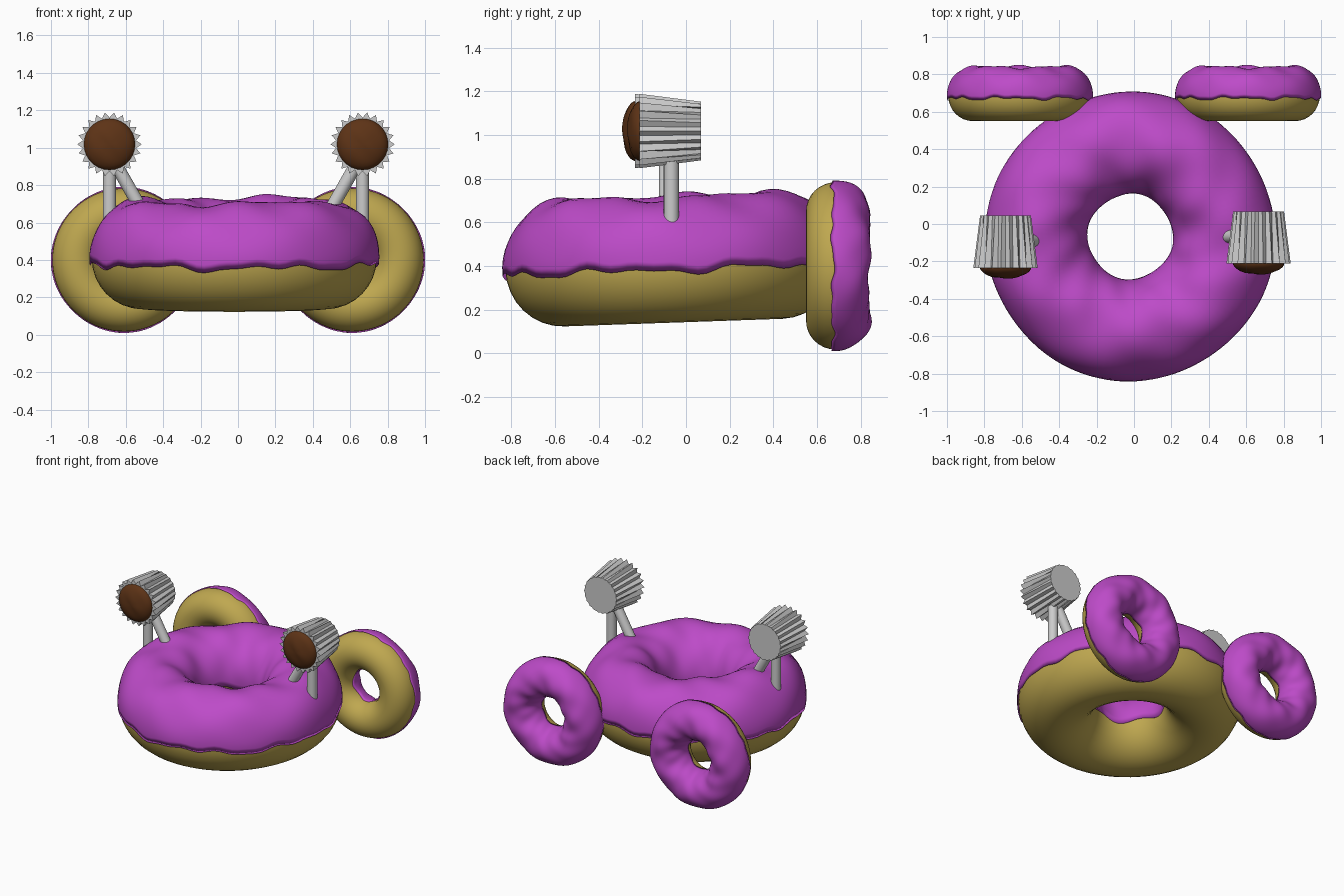
import bpy, bmesh, math
from math import sin, cos, pi
from mathutils import Vector, Matrix

if "Cube" in bpy.data.objects:
    bpy.data.objects.remove(bpy.data.objects["Cube"])


def material(name, rgb):
    m = bpy.data.materials.new(name)
    m.diffuse_color = (*rgb, 1)
    m.use_nodes = True
    m.node_tree.nodes["Principled BSDF"].inputs["Base Color"].default_value = m.diffuse_color
    return m


DOUGH = material("dough", (0.52, 0.39, 0.08))
ICING = material("icing", (0.51, 0.07, 0.58))
CAKE = material("cake", (0.11, 0.033, 0.008))


def finish(name, bm, matrix, mat=None, smooth=True):
    bmesh.ops.recalc_face_normals(bm, faces=bm.faces)
    me = bpy.data.meshes.new(name)
    bm.to_mesh(me)
    bm.free()
    for p in me.polygons:
        p.use_smooth = smooth
    if mat:
        me.materials.append(mat)
    ob = bpy.data.objects.new(name, me)
    ob.matrix_world = matrix
    bpy.context.collection.objects.link(ob)
    return ob


def ring_surface(point, nu, nv):
    """Closed tube grid: point(u, j) gives the position at angle u, section step j."""
    bm = bmesh.new()
    g = [[bm.verts.new(point(2 * pi * i / nu, j)) for j in range(nv)] for i in range(nu)]
    for i in range(nu):
        for j in range(nv):
            k, l = (i + 1) % nu, (j + 1) % nv
            bm.faces.new((g[i][j], g[k][j], g[k][l], g[i][l]))
    return bm


def donut(name, matrix, phase):
    # dough: plain ring
    def dough(u, j):
        t = 2 * pi * j / 32
        r = 0.5 + 0.262 * cos(t)
        return r * cos(u), r * sin(u), 0.27 * sin(t)
    finish(name + "_dough", ring_surface(dough, 72, 32), matrix, DOUGH)

    # icing: lumpy shell over the upper half with a wavy edge, returning inside the dough
    n = 26

    def icing(u, j):
        w = u + phase
        lo = -0.10 + 0.035 * sin(7 * w) + 0.03 * sin(13 * w + 1) + 0.02 * sin(22 * w)
        hi = pi + 0.10 + 0.06 * sin(5 * w + 2)
        if j < n:
            t, k = lo + (hi - lo) * j / (n - 1), 1.0
        else:
            t, k = (hi, 0.88) if j == n else (lo, 0.88)
        if n < j:
            t = lo + (hi - lo) * (n + 5 - j) / 5
        lump = max(sin(t), 0) * (0.010 * sin(3 * w + 2 * t) + 0.008 * sin(7 * w - 3 * t)
                                 + 0.005 * sin(11 * w + 4 * t))
        r = 0.5 + k * (0.273 + lump) * cos(t) + 0.004 * sin(4 * w)
        return r * cos(u), r * sin(u), k * (0.307 + lump) * sin(t)
    finish(name + "_icing", ring_surface(icing, 120, n + 5), matrix, ICING)


# body donut (slightly tilted) and two upright donuts at the back
donut("body", Matrix.Translation((-0.02, -0.067, 0.41)) @ Matrix.Rotation(math.radians(2), 4, 'X'), 0.6)
for side, s in (("left", -1), ("right", 1)):
    donut("wheel_" + side, Matrix.Translation((s * 0.61, 0.686, 0.4))
          @ Matrix.Rotation(-pi / 2, 4, 'X') @ Matrix.Scale(0.503, 4), 2.0)


def wrapper(name, matrix):
    # round base flaring into a pleated rim
    n = 44
    bm = bmesh.new()
    rows = []
    for z, r_out, r_in in ((0, 0.136, 0.130), (0.28, 0.172, 0.143)):
        rows.append([bm.verts.new(((r_in if i % 2 else r_out) * cos(2 * pi * i / n),
                                   (r_in if i % 2 else r_out) * sin(2 * pi * i / n), z))
                     for i in range(n)])
    for i in range(n):
        k = (i + 1) % n
        bm.faces.new((rows[0][i], rows[0][k], rows[1][k], rows[1][i]))
    bm.faces.new(rows[0])
    bm.faces.new(rows[1])
    finish(name, bm, matrix, smooth=False)


def cake(name, matrix):
    # lumpy flattened dome
    bm = bmesh.new()
    bmesh.ops.create_uvsphere(bm, u_segments=28, v_segments=16, radius=1)
    for v in bm.verts:
        a, z = math.atan2(v.co.y, v.co.x), v.co.z
        k = 1 + 0.03 * sin(5 * a + 3 * z) * (1 - z * z) + 0.04 * sin(7 * v.co.x + 5 * v.co.y)
        v.co = Vector((0.138 * v.co.x, 0.138 * v.co.y, 0.275 + 0.062 * z * k))
    finish(name, bm, matrix, CAKE)


def stick(name, a, b, r=0.035):
    a, b = Vector(a), Vector(b)
    d = b - a
    bm = bmesh.new()
    bmesh.ops.create_cone(bm, cap_ends=True, segments=20, radius1=r, radius2=r, depth=d.length)
    # rounded lower tip
    bmesh.ops.create_uvsphere(bm, u_segments=20, v_segments=10, radius=r * 0.995,
                              matrix=Matrix.Translation((0, 0, -d.length / 2)))
    ob = finish(name, bm, Matrix.Translation((a + b) / 2) @ d.to_track_quat('Z', 'Y').to_matrix().to_4x4())
    bpy.context.view_layer.objects.active = ob
    ob.select_set(True)
    bpy.ops.object.shade_smooth_by_angle(angle=math.radians(40))
    ob.select_set(False)


# cupcake eyes on stick supports
for side, s, x, y in (("left", -1, -0.687, 0.046), ("right", 1, 0.666, 0.068)):
    m = Matrix.Translation((x, y, 1.018)) @ Matrix.Rotation(pi / 2, 4, 'X')
    wrapper("cup_wrapper_" + side, m)
    cake("cup_cake_" + side, m)
    ys = y - 0.135
    stick("upright_stick_" + side, (x, ys, 0.52), (x, ys, 0.95))
    stick("slanted_stick_" + side, (x + -s * 0.176, ys, 0.66), (x, ys, 0.97))
